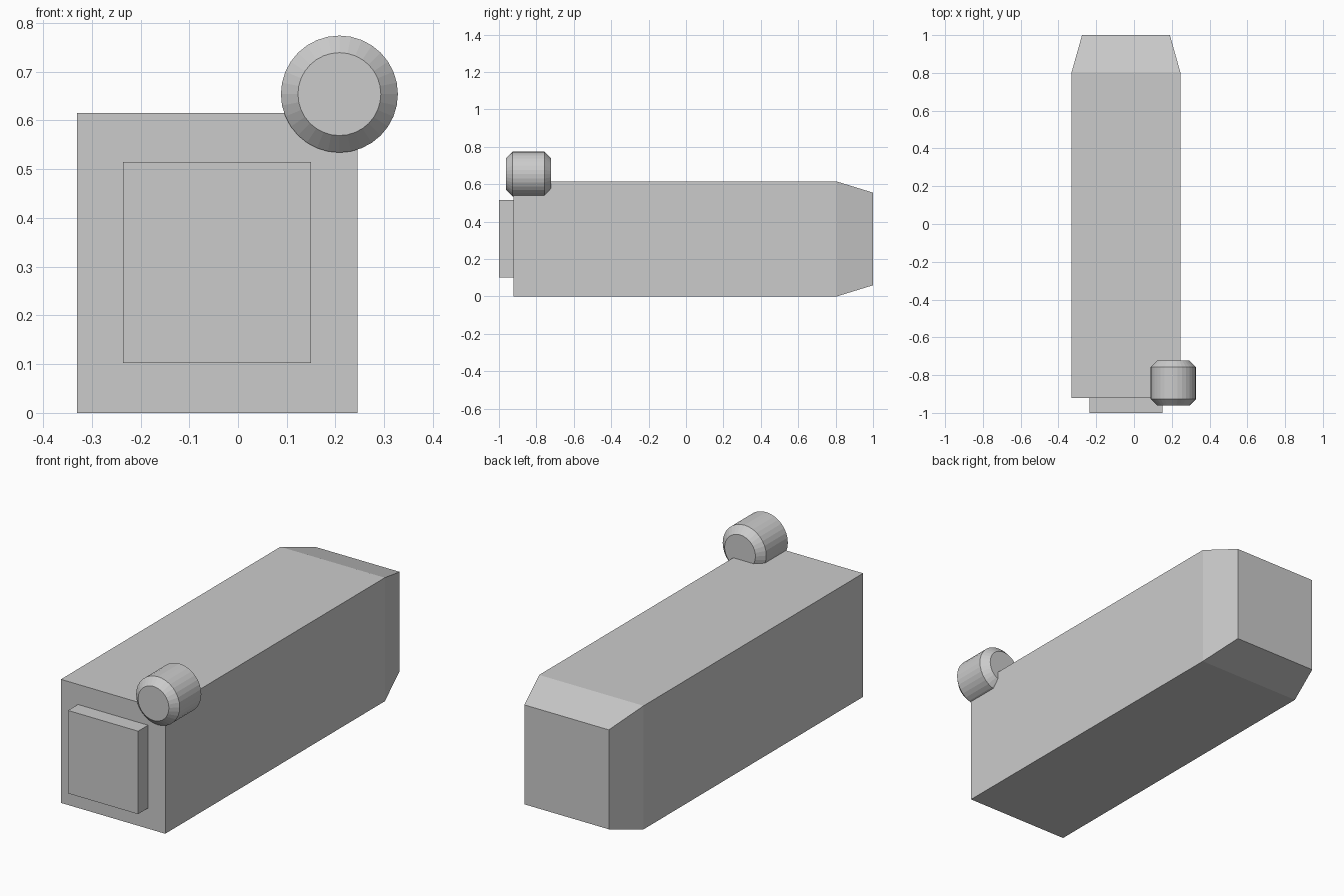
import bpy, bmesh, math

if "Cube" in bpy.data.objects:
    bpy.data.objects.remove(bpy.data.objects["Cube"])


def loft(name, rings):
    """Skin a solid through closed rings of points, capping both ends."""
    bm = bmesh.new()
    loops = [[bm.verts.new(p) for p in ring] for ring in rings]
    n = len(loops[0])
    for a, b in zip(loops, loops[1:]):
        for i in range(n):
            j = (i + 1) % n
            bm.faces.new((a[i], a[j], b[j], b[i]))
    bm.faces.new(loops[0])
    bm.faces.new(loops[-1])
    bmesh.ops.recalc_face_normals(bm, faces=bm.faces)
    mesh = bpy.data.meshes.new(name)
    bm.to_mesh(mesh)
    bm.free()
    obj = bpy.data.objects.new(name, mesh)
    bpy.context.collection.objects.link(obj)
    return obj


def rect(y, x0, x1, z0, z1):
    return [(x0, y, z0), (x1, y, z0), (x1, y, z1), (x0, y, z1)]


def circle(y, radius, cx=0.208, cz=0.654, sides=32):
    return [(cx + radius * math.cos(math.tau * i / sides), y,
             cz + radius * math.sin(math.tau * i / sides)) for i in range(sides)]


# Long box body with tapered back end
loft("body", [rect(-0.922, -0.33, 0.245, 0.0, 0.615),
              rect(0.805, -0.33, 0.245, 0.0, 0.615),
              rect(1.0, -0.275, 0.19, 0.06, 0.555)])

# Raised panel on the front, seated slightly into the body
loft("front_panel", [rect(-1.0, -0.236, 0.15, 0.102, 0.515),
                     rect(-0.9, -0.236, 0.15, 0.102, 0.515)])

# Chamfered cylinder on the upper right front corner
loft("corner_cylinder", [circle(-0.962, 0.085), circle(-0.927, 0.12),
                         circle(-0.757, 0.12), circle(-0.722, 0.085)])
